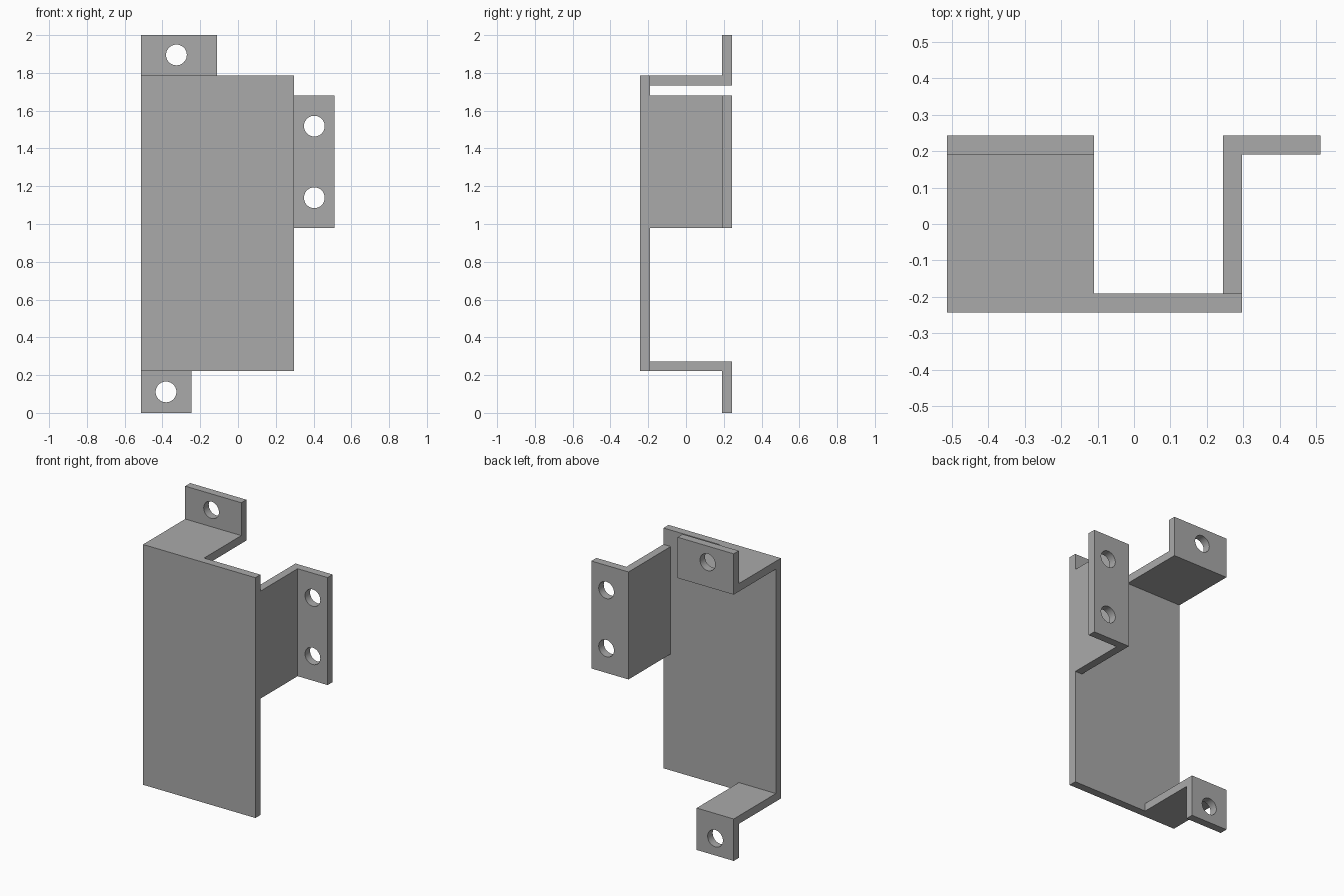
import bpy
import bmesh
import math
from mathutils import Matrix, Vector

cube = bpy.data.objects.get("Cube")
if cube:
    bpy.data.objects.remove(cube, do_unlink=True)

# Sheet metal finish
steel = bpy.data.materials.new("grey_steel")
steel.use_nodes = True
GREY = (0.4, 0.4, 0.4, 1.0)
steel.diffuse_color = GREY
steel.node_tree.nodes["Principled BSDF"].inputs["Base Color"].default_value = GREY

# Shared dimensions
T = 0.052                                # sheet thickness
FRONT, BACK = -0.243, 0.243
INNER, FLANGE = FRONT + T, BACK - T      # panel back, flange front
LEFT, RIGHT = -0.514, 0.296              # panel sides
LOW, HIGH = 0.221, 1.786                 # panel bottom and top
HOLE_R = 0.055


def new_object(name, bm):
    bmesh.ops.recalc_face_normals(bm, faces=bm.faces)
    mesh = bpy.data.meshes.new(name)
    bm.to_mesh(mesh)
    bm.free()
    mesh.materials.append(steel)
    obj = bpy.data.objects.new(name, mesh)
    bpy.context.collection.objects.link(obj)
    return obj


def extrude_profile(name, points, offset):
    bm = bmesh.new()
    face = bm.faces.new([bm.verts.new(p) for p in points])
    moved = bmesh.ops.extrude_face_region(bm, geom=[face], use_keep_orig=True)["geom"]
    verts = [v for v in moved if isinstance(v, bmesh.types.BMVert)]
    bmesh.ops.translate(bm, verts=verts, vec=Vector(offset))
    return new_object(name, bm)


def drill(obj, centres):
    """Cut round bolt holes through the flange at each (x, z)."""
    bm = bmesh.new()
    for x, z in centres:
        place = Matrix.Translation((x, (FLANGE + BACK) / 2, z))
        bmesh.ops.create_cone(bm, cap_ends=True, segments=40, radius1=HOLE_R,
                              radius2=HOLE_R, depth=T * 3,
                              matrix=place @ Matrix.Rotation(math.pi / 2, 4, "X"))
    cutter = new_object(obj.name + "_hole_cutter", bm)
    cutter.hide_render = True
    cutter.hide_set(True)
    mod = obj.modifiers.new("bolt_holes", "BOOLEAN")
    mod.operation = "DIFFERENCE"
    mod.solver = "EXACT"
    mod.object = cutter
    # Bake the cut and discard the cutter
    depsgraph = bpy.context.evaluated_depsgraph_get()
    cut = bpy.data.meshes.new_from_object(obj.evaluated_get(depsgraph))
    obj.modifiers.clear()
    obj.data = cut
    bpy.data.objects.remove(cutter, do_unlink=True)
    # Smooth hole walls, crisp sheet edges
    bpy.ops.object.select_all(action="DESELECT")
    obj.select_set(True)
    bpy.context.view_layer.objects.active = obj
    bpy.ops.object.shade_smooth_by_angle(angle=math.radians(30))


def bent_tab(start, bend, tip):
    """L section as (depth, height) pairs; bend is the outer face of the web."""
    web = bend - math.copysign(T, tip - bend)
    return [(start, bend), (FLANGE, bend), (FLANGE, tip),
            (BACK, tip), (BACK, web), (start, web)]


# Main panel
extrude_profile("main_panel",
                [(LEFT, FRONT, LOW), (RIGHT, FRONT, LOW),
                 (RIGHT, FRONT, HIGH), (LEFT, FRONT, HIGH)], (0, T, 0))

# Top and bottom mounting tabs, flush with the panel's right edge
for name, bend, tip, width, hole in (
        ("top_tab", HIGH, 2.0, 0.404, (-0.326, 1.895)),
        ("bottom_tab", LOW, 0.0, 0.267, (-0.381, 0.111))):
    points = [(LEFT, y, z) for y, z in bent_tab(INNER, bend, tip)]
    drill(extrude_profile(name, points, (width, 0, 0)), [hole])

# Side mounting tab with two bolt holes
points = [(x, y, 0.979) for y, x in bent_tab(INNER, RIGHT, 0.512)]
side = extrude_profile("side_tab", points, (0, 0, 0.7))
drill(side, [(0.404, 1.139), (0.404, 1.518)])
